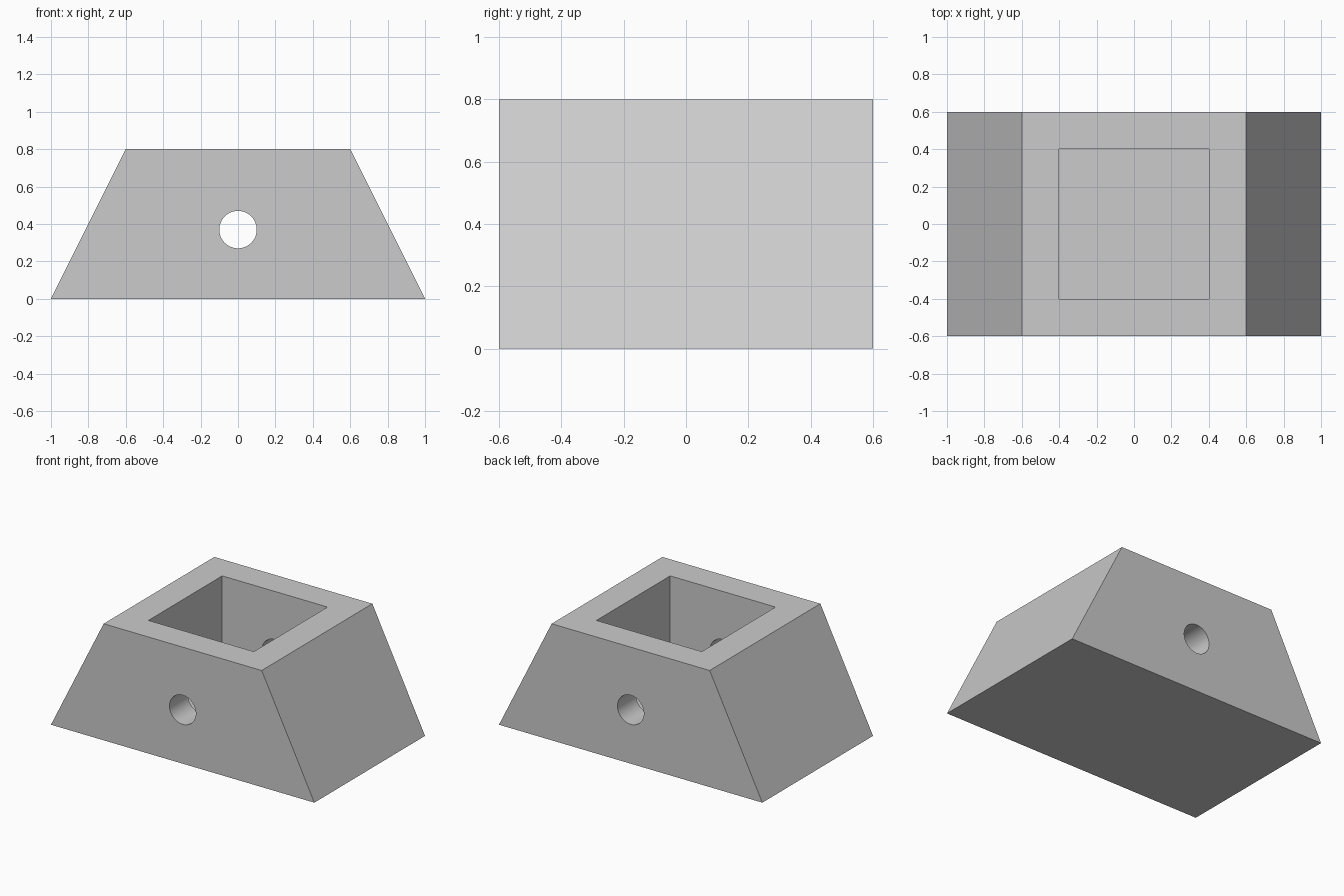
import bpy
import bmesh
from math import pi
from mathutils import Matrix, Vector

cube = bpy.data.objects.get("Cube")
if cube:
    bpy.data.objects.remove(cube, do_unlink=True)

grey = bpy.data.materials.new("light grey")
grey.use_nodes = True
colour = (0.6, 0.6, 0.6, 1)
grey.diffuse_color = colour
grey.node_tree.nodes["Principled BSDF"].inputs["Base Color"].default_value = colour


def make_object(name, bm):
    bmesh.ops.recalc_face_normals(bm, faces=bm.faces)
    mesh = bpy.data.meshes.new(name)
    bm.to_mesh(mesh)
    bm.free()
    mesh.materials.append(grey)
    obj = bpy.data.objects.new(name, mesh)
    bpy.context.collection.objects.link(obj)
    return obj


def cut(target, cutter):
    mod = target.modifiers.new(cutter.name, 'BOOLEAN')
    mod.object = cutter
    mod.operation = 'DIFFERENCE'
    mod.solver = 'EXACT'
    bpy.context.view_layer.objects.active = target
    bpy.ops.object.modifier_apply(modifier=mod.name)
    bpy.data.objects.remove(cutter, do_unlink=True)


# Tapered body: trapezoid profile extruded front to back
bm = bmesh.new()
profile = [(-1, 0), (1, 0), (0.6, 0.8), (-0.6, 0.8)]
face = bm.faces.new([bm.verts.new((x, -0.6, z)) for x, z in profile])
extruded = bmesh.ops.extrude_face_region(bm, geom=[face])
bmesh.ops.translate(bm, vec=(0, 1.2, 0),
                    verts=[v for v in extruded["geom"] if isinstance(v, bmesh.types.BMVert)])
body = make_object("tapered_body", bm)

# Square pocket, open at the top, leaving a solid floor
floor, above = 0.2, 1.0
bm = bmesh.new()
bmesh.ops.create_cube(bm, size=1, matrix=Matrix.Translation((0, 0, (floor + above) / 2))
                      @ Matrix.Diagonal(Vector((0.8, 0.8, above - floor, 1))))
cut(body, make_object("pocket_cutter", bm))

# Round hole through the front and back walls
bm = bmesh.new()
bmesh.ops.create_cone(bm, cap_ends=True, segments=64, radius1=0.1, radius2=0.1, depth=2,
                      matrix=Matrix.Translation((0, 0, 0.37)) @ Matrix.Rotation(pi / 2, 4, 'X'))
cut(body, make_object("hole_cutter", bm))

# Smooth hole walls, sharp edges elsewhere
bpy.ops.object.select_all(action='DESELECT')
body.select_set(True)
bpy.context.view_layer.objects.active = body
bpy.ops.object.shade_smooth_by_angle(angle=pi / 6)
